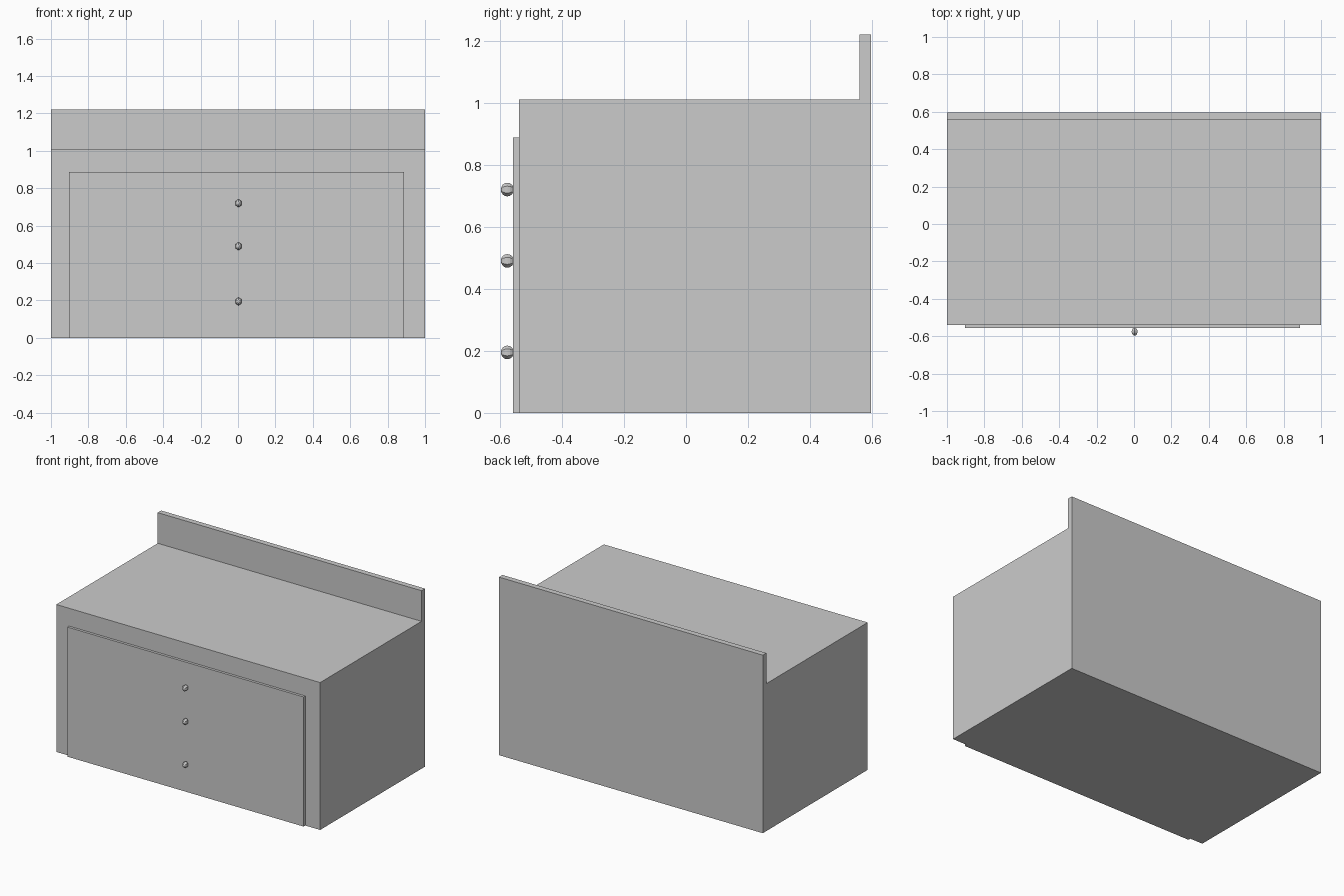
import bpy, bmesh
from mathutils import Matrix

if "Cube" in bpy.data.objects:
    bpy.data.objects.remove(bpy.data.objects["Cube"])


def make_object(name, bm):
    bmesh.ops.recalc_face_normals(bm, faces=bm.faces[:])
    mesh = bpy.data.meshes.new(name)
    bm.to_mesh(mesh)
    bm.free()
    obj = bpy.data.objects.new(name, mesh)
    bpy.context.collection.objects.link(obj)
    return obj


def extrude_profile(name, profile, x0, x1):
    """Extrude a closed (y, z) profile along x."""
    bm = bmesh.new()
    face = bm.faces.new([bm.verts.new((x0, y, z)) for y, z in profile])
    ext = bmesh.ops.extrude_face_region(bm, geom=[face])
    verts = [v for v in ext["geom"] if isinstance(v, bmesh.types.BMVert)]
    bmesh.ops.translate(bm, verts=verts, vec=(x1 - x0, 0, 0))
    return make_object(name, bm)


# Cabinet body with raised back rail, one side profile
extrude_profile("cabinet_body", [
    (-0.539, 0), (0.597, 0), (0.597, 1.22),
    (0.559, 1.22), (0.559, 1.01), (-0.539, 1.01)], -1.0, 1.0)

# Thin raised front panel
extrude_profile("front_panel", [
    (-0.557, 0), (-0.539, 0), (-0.539, 0.888), (-0.557, 0.888)], -0.904, 0.888)

# Faceted knobs, poles pointing forward
for i, z in enumerate((0.195, 0.49, 0.72)):
    bm = bmesh.new()
    bmesh.ops.create_uvsphere(bm, u_segments=6, v_segments=8, radius=1.0)
    bmesh.ops.transform(bm, verts=bm.verts[:], matrix=(
        Matrix.Translation((0.003, -0.576, z))
        @ Matrix.Diagonal((0.018, 0.021, 0.022, 1))
        @ Matrix.Rotation(1.5707963, 4, 'X')))
    make_object(f"knob_{i + 1}", bm)
